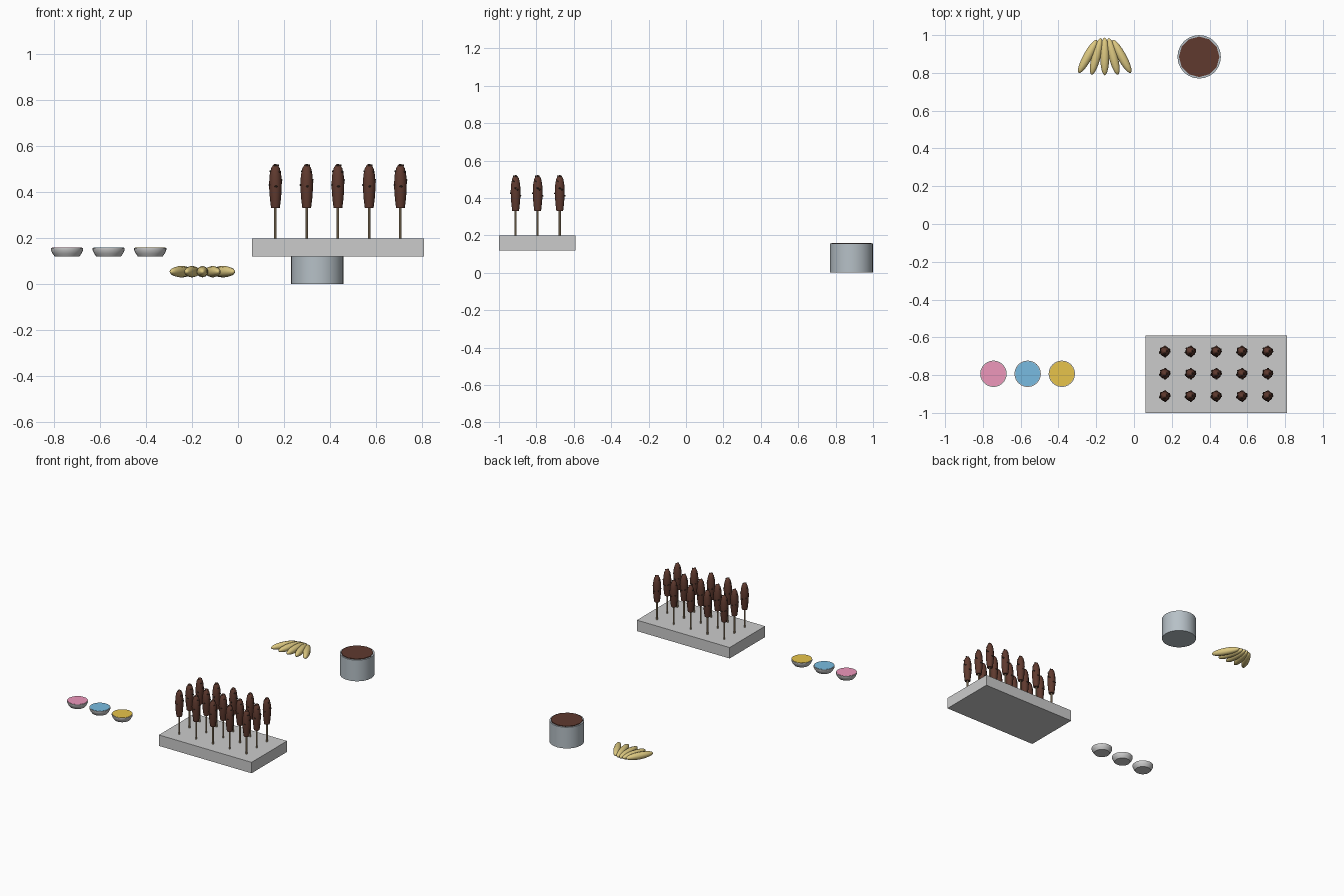
import bpy, bmesh, math, random
from mathutils import Matrix, Vector

if "Cube" in bpy.data.objects:
    bpy.data.objects.remove(bpy.data.objects["Cube"])

random.seed(4)


def material(name, rgb):
    m = bpy.data.materials.new(name)
    m.diffuse_color = (*rgb, 1)
    m.use_nodes = True
    m.node_tree.nodes["Principled BSDF"].inputs["Base Color"].default_value = m.diffuse_color
    return m


CHOC = material("chocolate", (0.115, 0.042, 0.028))
SPRINKLE = material("dark_sprinkle", (0.05, 0.03, 0.02))
BANANA = material("banana", (0.72, 0.58, 0.22))
WOOD = material("wood", (0.45, 0.33, 0.2))
STEEL = material("steel", (0.47, 0.53, 0.57))
PINK = material("pink", (0.85, 0.31, 0.5))
BLUE = material("blue", (0.19, 0.5, 0.75))
YELLOW = material("yellow", (0.8, 0.55, 0.07))


def finish(name, bm, loc, mat=None, smooth=False):
    bmesh.ops.recalc_face_normals(bm, faces=bm.faces)
    me = bpy.data.meshes.new(name)
    bm.to_mesh(me)
    bm.free()
    ob = bpy.data.objects.new(name, me)
    ob.location = loc
    bpy.context.collection.objects.link(ob)
    if mat:
        me.materials.append(mat)
    if smooth:
        bpy.ops.object.select_all(action='DESELECT')
        ob.select_set(True)
        bpy.context.view_layer.objects.active = ob
        bpy.ops.object.shade_smooth_by_angle(angle=math.radians(40))
    return ob


def lathe(name, profile, sides, loc, mat=None, smooth=False):
    """Stack rings of (radius, z) and cap both ends."""
    bm = bmesh.new()
    rings = [[bm.verts.new((r * math.cos(2 * math.pi * i / sides),
                            r * math.sin(2 * math.pi * i / sides), z))
              for i in range(sides)] for r, z in profile]
    for a, b in zip(rings, rings[1:]):
        for i in range(sides):
            j = (i + 1) % sides
            bm.faces.new((a[i], a[j], b[j], b[i]))
    bm.faces.new(rings[0])
    bm.faces.new(rings[-1])
    return finish(name, bm, loc, mat, smooth)


# display tray
bm = bmesh.new()
bmesh.ops.create_cube(bm, size=1, matrix=Matrix.Diagonal((0.75, 0.41, 0.08, 1)))
finish("tray", bm, (0.435, -0.795, 0.158))

# dipped pops: stick, coating, sprinkles
POP = [(0.019, 0.33), (0.024, 0.37), (0.027, 0.41), (0.0275, 0.44),
       (0.025, 0.475), (0.019, 0.503), (0.010, 0.518), (0.003, 0.522)]


def pop_radius(z):
    for (r0, z0), (r1, z1) in zip(POP, POP[1:]):
        if z <= z1:
            return r0 + (r1 - r0) * (z - z0) / (z1 - z0)
    return 0.003


spots = [(random.uniform(0, 2 * math.pi), random.uniform(0.40, 0.51)) for _ in range(6)]
spots += [(math.pi, 0.49), (0, 0.452), (-math.pi / 2, 0.516), (0.2, 0.516)]
for row in range(3):
    for col in range(5):
        loc = (0.435 + (col - 2) * 0.136, -0.793 + (row - 1) * 0.118, 0)
        tag = f"{row + 1}_{col + 1}"
        lathe("stick_" + tag, [(0.0055, 0.17), (0.0055, 0.36)], 8, loc, WOOD)
        lathe("coated_pop_" + tag, POP, 10, loc, CHOC, True)
        bm = bmesh.new()
        for a, z in spots:
            r = pop_radius(z)
            m = (Matrix.Translation(Vector((r * math.cos(a), r * math.sin(a), z)))
                 @ Matrix.Rotation(a, 4, 'Z') @ Matrix.Diagonal((1, 1.5, 1, 1)))
            bmesh.ops.create_icosphere(bm, subdivisions=1, radius=0.0045, matrix=m)
        finish("sprinkles_" + tag, bm, loc, SPRINKLE)

# melting pot with chocolate
lathe("pot", [(0.115, 0), (0.115, 0.155)], 24, (0.345, 0.885, 0), STEEL, True)
lathe("melted_chocolate", [(0.107, 0.14), (0.107, 0.16)], 12, (0.345, 0.885, 0), CHOC)

# topping bowls
for k, (name, mat) in enumerate((("pink", PINK), ("blue", BLUE), ("yellow", YELLOW))):
    loc = (-0.744 + k * 0.181, -0.793, 0)
    lathe(name + "_bowl", [(0.053, 0.118), (0.063, 0.132), (0.07, 0.147), (0.07, 0.156)],
          24, loc, None, True)
    lathe(name + "_topping", [(0.066, 0.15), (0.066, 0.158)], 24, loc, mat)

# fanned bananas
for k in range(-2, 3):
    bm = bmesh.new()
    bmesh.ops.create_uvsphere(bm, u_segments=10, v_segments=10, radius=1,
                              matrix=Matrix.Rotation(-k * -0.25, 4, 'Z')
                              @ Matrix.Diagonal((0.025, 0.1, 0.025, 1))
                              @ Matrix.Rotation(math.pi / 2, 4, 'X'))
    finish(f"banana_{k + 3}", bm, (-0.155 + k * 0.045, 0.887, 0.053), BANANA, True)
